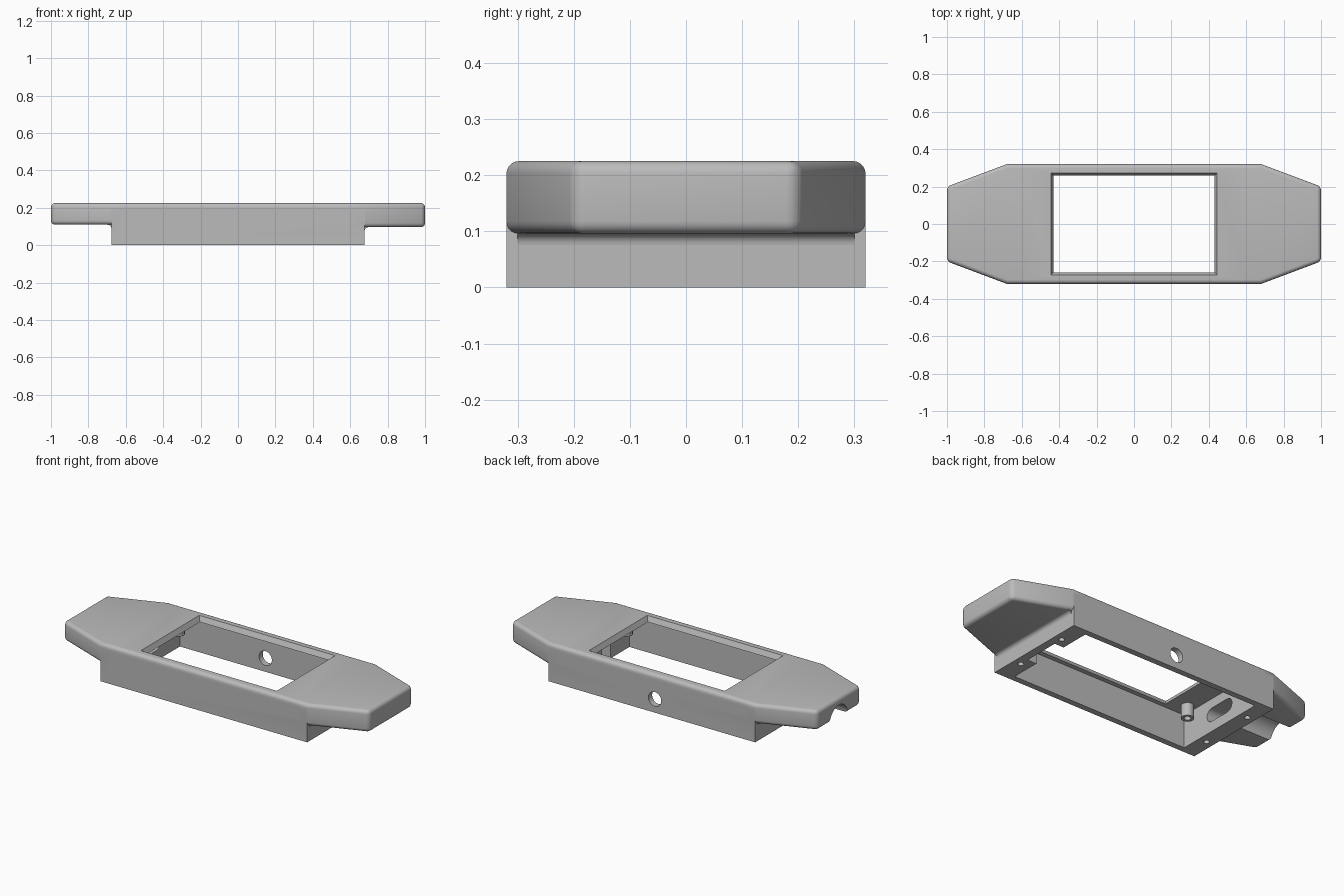
import bpy, bmesh, math
from mathutils import Matrix, Vector

cube = bpy.data.objects.get("Cube")
if cube:
    bpy.data.objects.remove(cube, do_unlink=True)

GREY = (0.5, 0.5, 0.5, 1)
grey = bpy.data.materials.new("plain_grey")
grey.use_nodes = True
grey.diffuse_color = GREY
grey.node_tree.nodes["Principled BSDF"].inputs["Base Color"].default_value = GREY

TOP, CEILING = 0.225, 0.195
CORE_X, CORE_Y = 0.677, 0.32
LEFT_BOTTOM, RIGHT_BOTTOM = 0.096, 0.109


def finish(name, bm):
    bmesh.ops.recalc_face_normals(bm, faces=bm.faces[:])
    mesh = bpy.data.meshes.new(name)
    bm.to_mesh(mesh)
    bm.free()
    mesh.materials.append(grey)
    obj = bpy.data.objects.new(name, mesh)
    bpy.context.collection.objects.link(obj)
    return obj


def prism(points, direction):
    """Extrude a closed outline along a direction."""
    bm = bmesh.new()
    face = bm.faces.new([bm.verts.new(p) for p in points])
    ext = bmesh.ops.extrude_face_region(bm, geom=[face], use_keep_orig=True)
    verts = [g for g in ext["geom"] if isinstance(g, bmesh.types.BMVert)]
    bmesh.ops.translate(bm, verts=verts, vec=direction)
    return bm


def box(lo, hi):
    outline = [(lo[0], lo[1]), (hi[0], lo[1]), (hi[0], hi[1]), (lo[0], hi[1])]
    return prism([(x, y, lo[2]) for x, y in outline], (0, 0, hi[2] - lo[2]))


def rod(radius, start, end, sides=40):
    start, end = Vector(start), Vector(end)
    turn = Vector((0, 0, 1)).rotation_difference(end - start).to_matrix().to_4x4()
    bm = bmesh.new()
    bmesh.ops.create_cone(bm, cap_ends=True, segments=sides, radius1=radius,
                          radius2=radius, depth=(end - start).length,
                          matrix=Matrix.Translation((start + end) / 2) @ turn)
    return bm


def smooth(obj):
    bpy.ops.object.select_all(action='DESELECT')
    obj.select_set(True)
    bpy.context.view_layer.objects.active = obj
    bpy.ops.object.shade_smooth_by_angle(angle=math.radians(30))


# Eight-sided upper shell with rounded rims
corners = [(1, 0.2), (0.68, CORE_Y), (-0.68, CORE_Y), (-1, 0.2)]
corners += [(x, -y) for x, y in reversed(corners)]
bm = prism([(x, y, LEFT_BOTTOM) for x, y in corners], (0, 0, TOP - LEFT_BOTTOM))
rims = [e for e in bm.edges
        if abs(e.verts[0].co.z - e.verts[1].co.z) < 0.01 or abs(e.verts[0].co.x) > 0.9]
bmesh.ops.bevel(bm, geom=rims, offset=0.022, segments=5, profile=0.5, affect='EDGES')
for x in (-0.6, 0.6):
    bmesh.ops.bisect_plane(bm, geom=bm.verts[:] + bm.edges[:] + bm.faces[:],
                           plane_co=(x, 0, 0), plane_no=(1, 0, 0))
# The right wing is slightly thinner
for v in bm.verts:
    if v.co.x < -0.55 and v.co.z < 0.15:
        v.co.z += RIGHT_BOTTOM - LEFT_BOTTOM
body = finish("housing", bm)

tools = []


def combine(name, bm, operation='DIFFERENCE'):
    tool = finish(name, bm)
    tool.hide_render = True
    mod = body.modifiers.new(name, 'BOOLEAN')
    mod.operation, mod.solver, mod.object = operation, 'EXACT', tool
    tools.append(tool)


# Deep central core
combine("core", box((-CORE_X, -CORE_Y, 0), (CORE_X, CORE_Y, 0.19)), 'UNION')

# Hollow inside, with a recess between the left screw blocks
combine("cavity", box((-0.58, -0.285, -0.1), (0.57, 0.285, CEILING)))
combine("recess", box((0.5, -0.11, -0.1), (0.63, 0.11, CEILING)))

# Chamfered window in the top
bm = box((-0.425, -0.253, 0.185), (0.425, 0.253, 0.235))
for v in bm.verts:
    if v.co.z > 0.2:
        v.co.x += math.copysign(0.025, v.co.x)
        v.co.y += math.copysign(0.025, v.co.y)
combine("window", bm)

# Round hole in the back wall
combine("back_hole", rod(0.042, (-0.02, 0.2, 0.08), (-0.02, 0.4, 0.08)))

# Cable groove under the right wing and the slot behind it
combine("cable_groove", rod(0.085, (-1.1, 0, 0.1), (-CORE_X, 0, 0.1)))
bm = box((-0.72, -0.1, 0.06), (-0.55, 0.1, 0.14))
long_edges = [e for e in bm.edges if abs(e.verts[0].co.x - e.verts[1].co.x) > 0.1]
bmesh.ops.bevel(bm, geom=long_edges, offset=0.039, segments=8, profile=0.5, affect='EDGES')
combine("cable_slot", bm)

# Screw holes in the bottom rim
for x in (-0.63, 0.63):
    for y in (-0.165, 0.165):
        combine("screw_hole", rod(0.016, (x, y, -0.05), (x, y, 0.08), 24))

# Bake the cuts and drop the helpers
bpy.context.view_layer.update()
graph = bpy.context.evaluated_depsgraph_get()
baked = bpy.data.meshes.new_from_object(body.evaluated_get(graph))
body.modifiers.clear()
body.data = baked
body.data.materials.clear()
body.data.materials.append(grey)
for tool in tools:
    bpy.data.objects.remove(tool, do_unlink=True)
smooth(body)


# Fillets where the wings meet the core
def fillet(name, side, bottom, y0, y1, r=0.02):
    x = side * CORE_X
    points = [(x - side * 0.003, y0, bottom + 0.003), (x - side * 0.003, y0, bottom - r)]
    for i in range(7):
        t = math.radians(15 * i)
        points.append((x + side * r * (1 - math.cos(t)), y0, bottom - r + r * math.sin(t)))
    points.append((x + side * r, y0, bottom + 0.003))
    smooth(finish(name, prism(points, (0, y1 - y0, 0))))


fillet("left_fillet", 1, LEFT_BOTTOM, -0.3, 0.3)
fillet("right_fillet_front", -1, RIGHT_BOTTOM, -0.3, -0.085)
fillet("right_fillet_back", -1, RIGHT_BOTTOM, 0.085, 0.3)

# Hollow mounting posts under the ceiling
for x in (-0.53, 0.53):
    for y in (-0.2, 0.2):
        bm = bmesh.new()
        profile = [(0, 0.16), (0.018, 0.16), (0.018, 0.12), (0.034, 0.12), (0.034, 0.2)]
        verts = [bm.verts.new((r, 0, z)) for r, z in profile]
        edges = [bm.edges.new(pair) for pair in zip(verts, verts[1:])]
        bmesh.ops.spin(bm, geom=verts + edges, cent=(0, 0, 0), axis=(0, 0, 1),
                       angle=math.tau, steps=28)
        bmesh.ops.remove_doubles(bm, verts=bm.verts[:], dist=0.0005)
        post = finish("mounting_post", bm)
        post.location = (x, y, 0)
        smooth(post)
